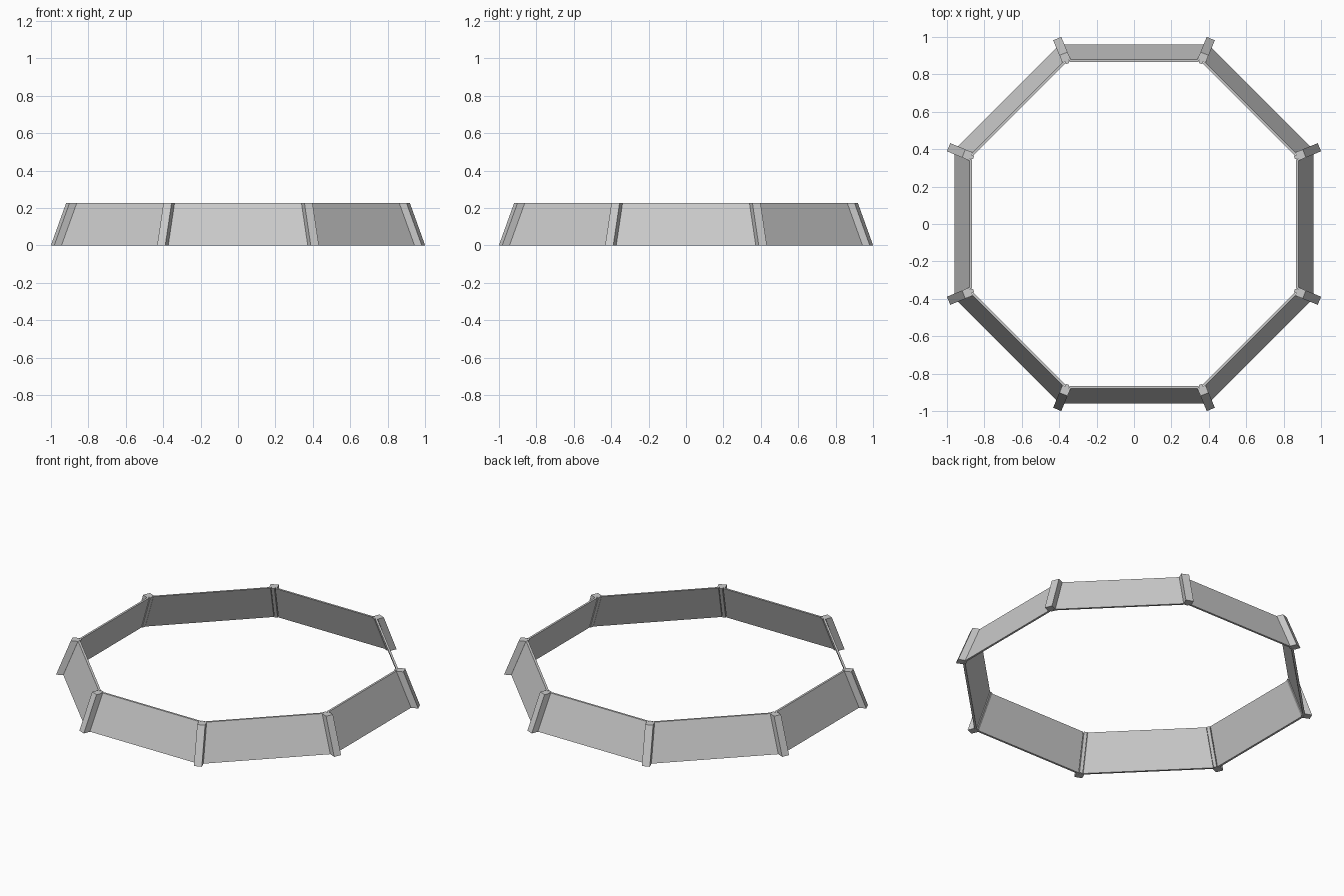
import bpy
from math import pi, cos, sin

if "Cube" in bpy.data.objects:
    bpy.data.objects.remove(bpy.data.objects["Cube"])

HEIGHT = 0.225
LEAN = 0.081      # how far a panel leans inward over its height
TAN = math_tan = sin(pi / 8) / cos(pi / 8)


def hexahedron(name, bottom, top, angle):
    """Prism between two quads in local (radial, tangential) space, turned about z."""
    c, s = cos(angle), sin(angle)
    verts = [(r * c - t * s, r * s + t * c, z)
             for quad, z in ((bottom, 0), (top, HEIGHT)) for r, t in quad]
    faces = [(3, 2, 1, 0), (4, 5, 6, 7)]
    faces += [(i, (i + 1) % 4, (i + 1) % 4 + 4, i + 4) for i in range(4)]
    mesh = bpy.data.meshes.new(name)
    mesh.from_pydata(verts, [], faces)
    obj = bpy.data.objects.new(name, mesh)
    bpy.context.collection.objects.link(obj)
    return obj


def panel_quad(outer, thickness, gap):
    """Panel footprint, ends following the octagon's corner lines."""
    inner = outer - thickness
    half_out, half_in = outer * TAN - gap, inner * TAN - gap
    return [(inner, -half_in), (outer, -half_out), (outer, half_out), (inner, half_in)]


def post_quad(outer, depth, width):
    w = width / 2
    return [(outer - depth, -w), (outer, -w), (outer, w), (outer - depth, w)]


post_lean = LEAN / cos(pi / 8)
for k in range(8):
    # leaning wall panel
    hexahedron("wall_panel", panel_quad(0.96, 0.013, 0.015),
               panel_quad(0.96 - LEAN, 0.013, 0.015), k * pi / 4)
    # corner post standing proud of the panels
    a = (k + 0.5) * pi / 4
    hexahedron("corner_post", post_quad(1.073, 0.042, 0.047),
               post_quad(1.073 - post_lean, 0.042, 0.047), a)
    # narrow rib closing the joint behind the post
    hexahedron("joint_rib", post_quad(1.034, 0.018, 0.02),
               post_quad(1.034 - post_lean, 0.018, 0.02), a)
